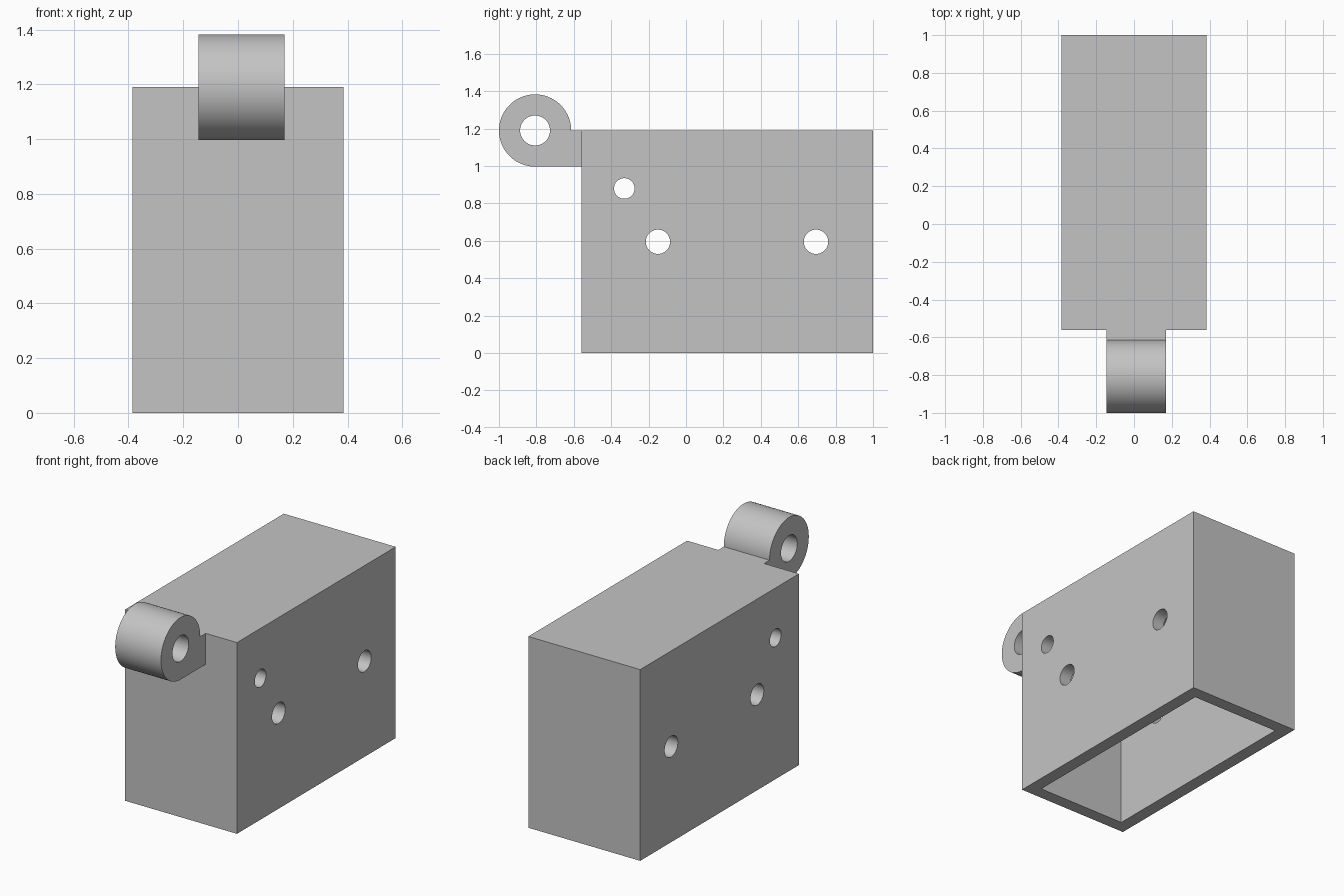
import bpy, bmesh, math
from mathutils import Matrix, Vector

if "Cube" in bpy.data.objects:
    bpy.data.objects.remove(bpy.data.objects["Cube"], do_unlink=True)

grey = bpy.data.materials.new("light grey")
grey.use_nodes = True
grey.diffuse_color = (0.55, 0.55, 0.55, 1)
grey.node_tree.nodes["Principled BSDF"].inputs["Base Color"].default_value = (0.55, 0.55, 0.55, 1)


def add_object(name, bm):
    bmesh.ops.recalc_face_normals(bm, faces=bm.faces)
    mesh = bpy.data.meshes.new(name)
    bm.to_mesh(mesh)
    bm.free()
    mesh.materials.append(grey)
    obj = bpy.data.objects.new(name, mesh)
    bpy.context.collection.objects.link(obj)
    return obj


def box(name, low, high):
    bm = bmesh.new()
    low, high = Vector(low), Vector(high)
    bmesh.ops.create_cube(bm, size=1)
    bmesh.ops.scale(bm, vec=high - low, verts=bm.verts)
    bmesh.ops.translate(bm, vec=(low + high) / 2, verts=bm.verts)
    return add_object(name, bm)


def pin(name, y, z, radius):
    """Cylinder along x, used to drill a hole."""
    bm = bmesh.new()
    bmesh.ops.create_cone(bm, cap_ends=True, segments=48, radius1=radius, radius2=radius,
                          depth=2, matrix=Matrix.Translation((0, y, z)) @ Matrix.Rotation(math.pi / 2, 4, 'Y'))
    return add_object(name, bm)


def cut(obj, cutter):
    """Subtract the cutter, apply the result and remove the cutter."""
    cutter.hide_render = True
    mod = obj.modifiers.new("cut", 'BOOLEAN')
    mod.operation, mod.solver, mod.object = 'DIFFERENCE', 'EXACT', cutter
    bpy.ops.object.select_all(action='DESELECT')
    bpy.context.view_layer.objects.active = obj
    obj.select_set(True)
    bpy.ops.object.modifier_apply(modifier=mod.name)
    bpy.data.objects.remove(cutter, do_unlink=True)


def smooth(obj):
    bpy.ops.object.select_all(action='DESELECT')
    bpy.context.view_layer.objects.active = obj
    obj.select_set(True)
    bpy.ops.object.shade_smooth_by_angle(angle=math.radians(30))


# Housing: box open at the bottom, with holes through both side walls
half_width, front, back, top, wall = 0.385, -0.56, 1.0, 1.19, 0.08
housing = box("housing", (-half_width, front, 0), (half_width, back, top))
cut(housing, box("cavity_cutter", (wall - half_width, front + wall, -0.2),
                 (half_width - wall, back - wall, top - wall)))
for y, z, radius in ((-0.33, 0.88, 0.055), (-0.15, 0.595, 0.065), (0.695, 0.595, 0.065)):
    cut(housing, pin("hole_cutter", y, z, radius))
smooth(housing)

# Hinge lug: three-quarter round with a square foot that meets the housing
lug_y, lug_radius = -0.807, 0.193
steps = 72
profile = [(lug_y + lug_radius * math.cos(a), top + lug_radius * math.sin(a))
           for a in (1.5 * math.pi * i / steps for i in range(steps + 1))]
profile += [(front, top - lug_radius), (front, top)]
bm = bmesh.new()
face = bm.faces.new([bm.verts.new((-0.145, y, z)) for y, z in profile])
side = bmesh.ops.extrude_face_region(bm, geom=[face], use_keep_orig=True)
bmesh.ops.translate(bm, vec=(0.315, 0, 0),
                    verts=[v for v in side["geom"] if isinstance(v, bmesh.types.BMVert)])
lug = add_object("hinge_lug", bm)
cut(lug, pin("hinge_pin_cutter", lug_y, top, 0.08))
smooth(lug)
